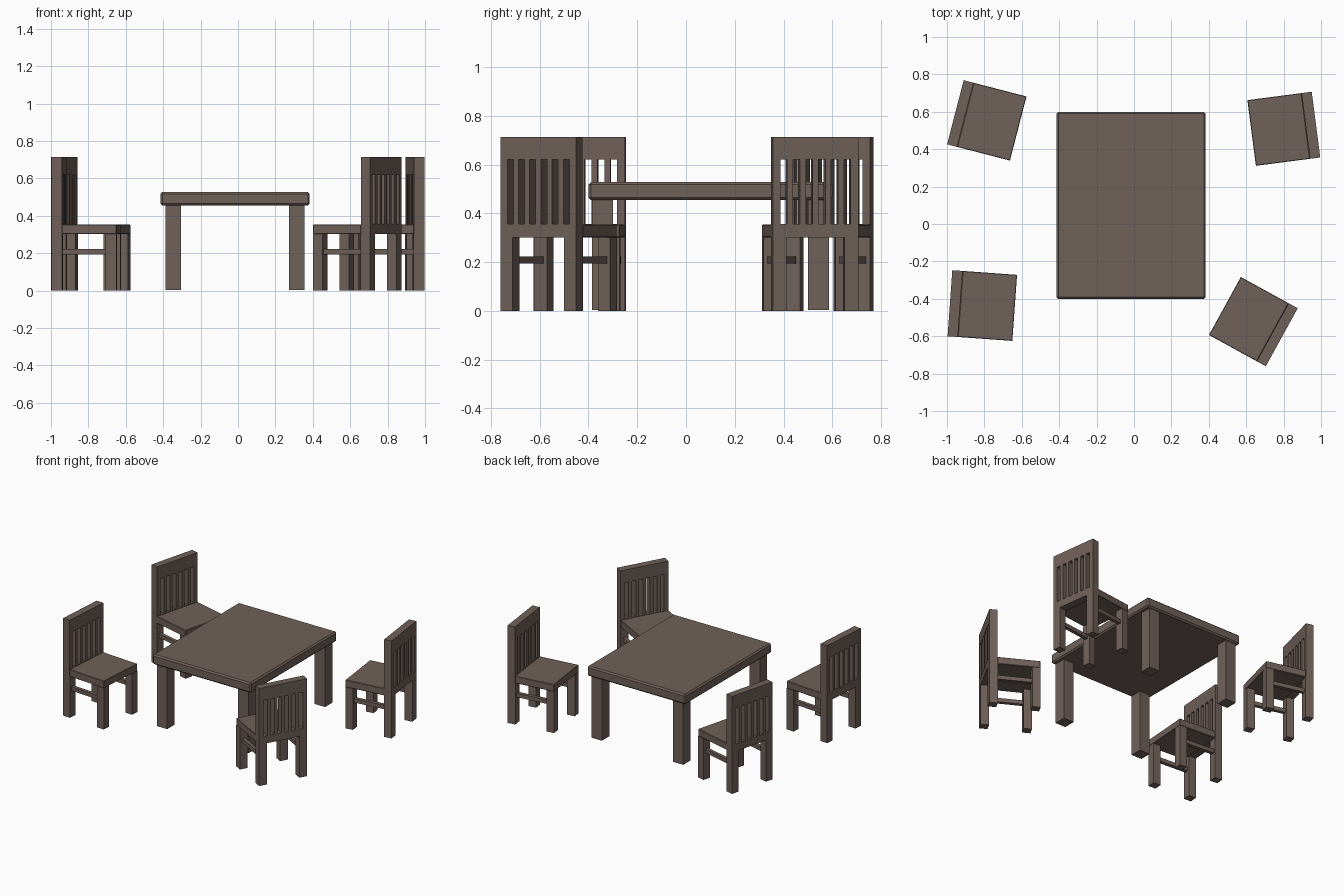
import bpy, bmesh, math
from mathutils import Matrix, Vector

if "Cube" in bpy.data.objects:
    bpy.data.objects.remove(bpy.data.objects["Cube"])

wood = bpy.data.materials.new("dark brown wood")
wood.diffuse_color = (0.162, 0.119, 0.102, 1)
wood.use_nodes = True
wood.node_tree.nodes["Principled BSDF"].inputs["Base Color"].default_value = wood.diffuse_color


def finish(bm, name):
    bmesh.ops.recalc_face_normals(bm, faces=bm.faces)
    me = bpy.data.meshes.new(name)
    bm.to_mesh(me)
    bm.free()
    me.materials.append(wood)
    return me


def box(name, x, y, z, bevel=0):
    """Box mesh from (min, max) ranges, optionally with bevelled edges."""
    bm = bmesh.new()
    bmesh.ops.create_cube(bm, size=1)
    for v in bm.verts:
        v.co = Vector([r[0] if c < 0 else r[1] for c, r in zip(v.co, (x, y, z))])
    if bevel:
        bmesh.ops.bevel(bm, geom=bm.edges[:], offset=bevel, segments=1, affect='EDGES')
    return finish(bm, name)


def place(mesh, name, matrix=Matrix()):
    ob = bpy.data.objects.new(name, mesh)
    ob.matrix_world = matrix
    bpy.context.collection.objects.link(ob)


# Table
CX, CY = -0.016, 0.1
place(box("table_top", (CX - 0.399, CX + 0.399), (CY - 0.5, CY + 0.5),
          (0.455, 0.528), 0.01), "table_top")
for sx in (-1, 1):
    for sy in (-1, 1):
        xs = sorted((CX + sx * 0.288, CX + sx * 0.372))
        ys = sorted((CY + sy * 0.4, CY + sy * 0.486))
        place(box("table_leg", xs, ys, (0.004, 0.456)), "table_leg")

# Chair parts, facing local +x
W, D, LEG, BACK = 0.177, 0.1735, 0.057, 0.055
SEAT_Z, SEAT_TOP, TOP = 0.302, 0.354, 0.714


def chair_back():
    """Slatted panel: grid of cells with six slots left open, then extruded."""
    gap, pitch = 0.028, 0.0525
    ys = [-W]
    for i in range(6):
        c = (i - 2.5) * pitch
        ys += [c - gap / 2, c + gap / 2]
    ys.append(W)
    zs = [SEAT_Z, SEAT_TOP + 0.002, 0.621, TOP]
    bm = bmesh.new()
    grid = [[bm.verts.new((-D, y, z)) for z in zs] for y in ys]
    for i in range(len(ys) - 1):
        for j in range(3):
            if j == 1 and i % 2 == 1:
                continue
            bm.faces.new((grid[i][j], grid[i + 1][j], grid[i + 1][j + 1], grid[i][j + 1]))
    ext = bmesh.ops.extrude_face_region(bm, geom=bm.faces[:], use_keep_orig=True)
    moved = [g for g in ext["geom"] if isinstance(g, bmesh.types.BMVert)]
    bmesh.ops.translate(bm, verts=moved, vec=(BACK, 0, 0))
    return finish(bm, "chair_back")


parts = [("chair_back", chair_back()),
         ("chair_seat", box("chair_seat", (-D + BACK, D), (-W, W), (SEAT_Z, SEAT_TOP), 0.003))]
for s in (-1, 1):
    ys = sorted((s * W, s * (W - LEG)))
    parts.append(("back_leg", box("back_leg", (-D, -D + LEG), ys, (0, SEAT_Z))))
    parts.append(("front_leg", box("front_leg", (D - LEG, D), ys, (0, SEAT_Z))))
    bar = sorted((s * (W - 0.016), s * (W - 0.041)))
    parts.append(("side_bar", box("side_bar", (-D + LEG, D - LEG), bar, (0.194, 0.223))))

# Four chairs around the table: centre and facing angle
for x, y, a in ((-0.787, 0.554, -14.5), (-0.811, -0.436, -4.1),
                (0.801, 0.509, 187.4), (0.638, -0.522, 151.2)):
    m = Matrix.Translation((x, y, 0)) @ Matrix.Rotation(math.radians(a), 4, 'Z')
    for name, mesh in parts:
        place(mesh, name, m)
